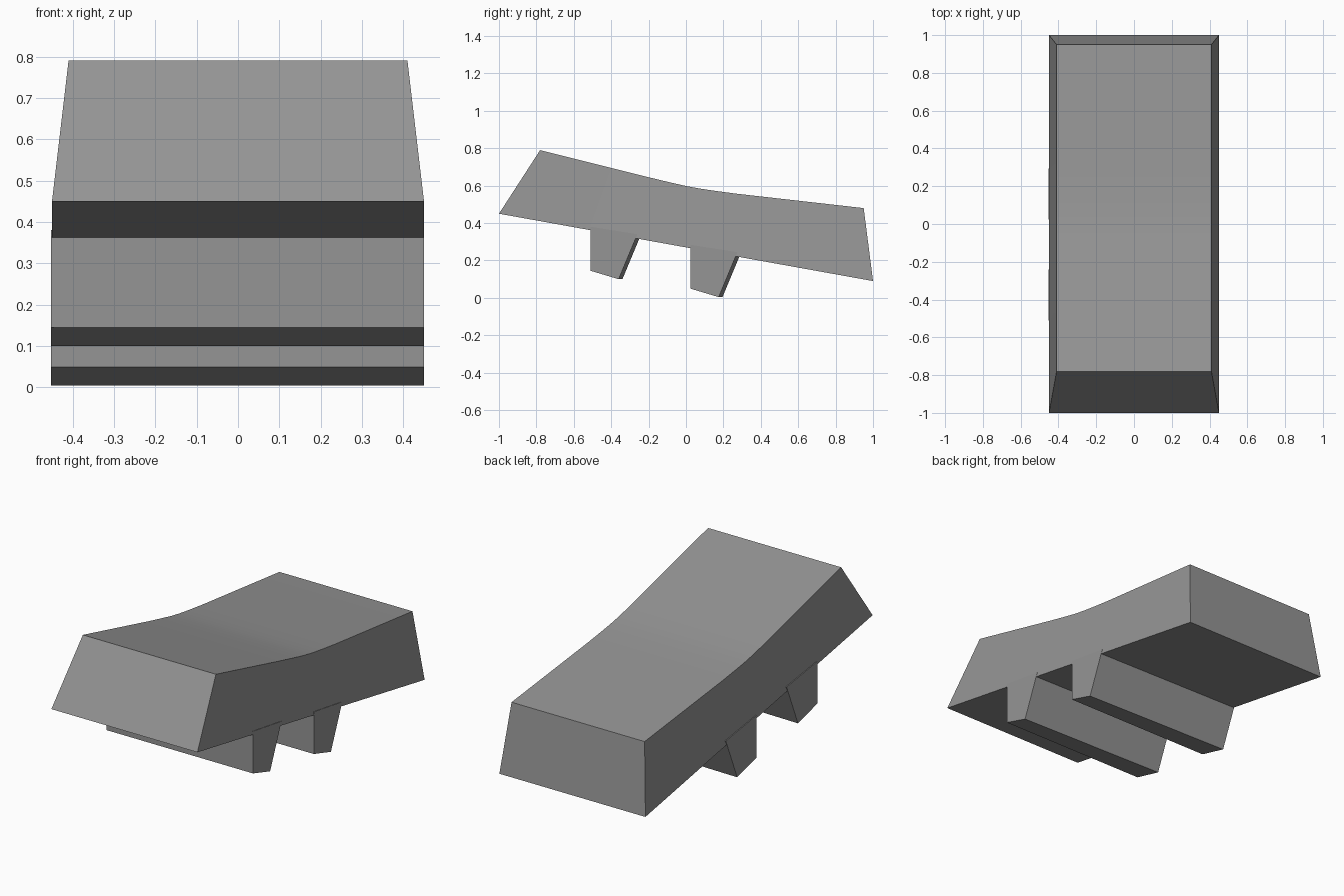
import bpy, bmesh

if "Cube" in bpy.data.objects:
    bpy.data.objects.remove(bpy.data.objects["Cube"])

grey = bpy.data.materials.new("mid_grey")
grey.diffuse_color = (0.3, 0.3, 0.3, 1)
grey.use_nodes = True
grey.node_tree.nodes["Principled BSDF"].inputs["Base Color"].default_value = grey.diffuse_color


def loft(name, left, right):
    """Solid between two matching outlines, each a list of (x, y, z)."""
    bm = bmesh.new()
    a = [bm.verts.new(p) for p in left]
    b = [bm.verts.new(p) for p in right]
    n = len(a)
    for i in range(n):
        j = (i + 1) % n
        bm.faces.new((a[i], a[j], b[j], b[i]))
    return finish(name, bm, (a, b))


def finish(name, bm, caps):
    # End caps are strips of quads between the lower and upper half of the outline
    for ring in caps:
        n = len(ring)
        for i in range(n // 2 - 1):
            bm.faces.new((ring[i], ring[i + 1], ring[n - 2 - i], ring[n - 1 - i]))
    bmesh.ops.recalc_face_normals(bm, faces=bm.faces)
    mesh = bpy.data.meshes.new(name)
    bm.to_mesh(mesh)
    bm.free()
    mesh.materials.append(grey)
    obj = bpy.data.objects.new(name, mesh)
    bpy.context.collection.objects.link(obj)
    bpy.context.view_layer.objects.active = obj
    obj.select_set(True)
    bpy.ops.object.shade_smooth_by_angle(angle=0.5)
    obj.select_set(False)
    return obj


# Tapered body with a gently dished top and a sloping flat underside
top = [(-.78, .79), (-.4, .695), (-.2, .645), (-.1, .621), (0, .598),
       (.07, .585), (.15, .573), (.27, .557), (.95, .48)]
y0, y1 = top[0][0], top[-1][0]
base = []
for y, z in top:
    t = -1 + 2 * (y - y0) / (y1 - y0)
    base.append((t, .27 - .18 * t))


def body_outline(side):
    return ([(side * .45, y, z) for y, z in base] +
            [(side * .41, y, z) for y, z in reversed(top)])


loft("body", body_outline(-1), body_outline(1))

# Two full-width ribs under the body, slightly skewed from side to side
rib = [(0, .235), (0, 0), (.15, -.045), (.25, .195)]
for name, y, z in (("front_rib", -.51, .145), ("rear_rib", .025, .049)):
    left = [(-.452, y + p + (.02 if p else 0), z + q) for p, q in rib]
    right = [(.45, y + p, z + q) for p, q in rib]
    loft(name, left, right)
